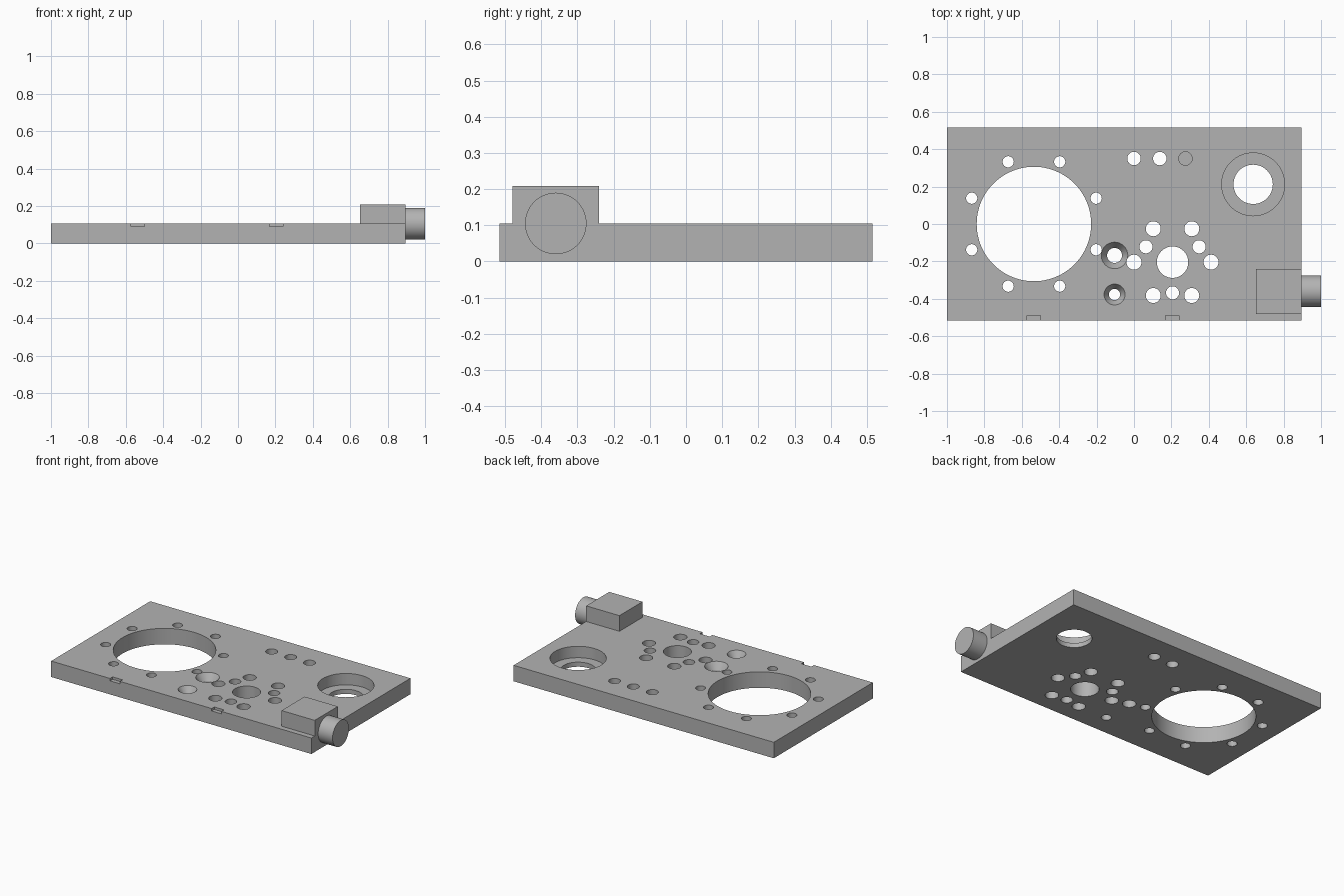
import bpy, bmesh, math
from mathutils import Matrix, Vector

cube = bpy.data.objects.get("Cube")
if cube:
    bpy.data.objects.remove(cube)

# Single machined-metal colour
metal = bpy.data.materials.new("plain grey")
metal.use_nodes = True
grey = (0.45, 0.45, 0.45, 1)
metal.diffuse_color = grey
metal.node_tree.nodes["Principled BSDF"].inputs["Base Color"].default_value = grey

T = 0.105  # plate thickness


def add_object(name, bm):
    bmesh.ops.recalc_face_normals(bm, faces=bm.faces)
    mesh = bpy.data.meshes.new(name)
    bm.to_mesh(mesh)
    bm.free()
    mesh.materials.append(metal)
    obj = bpy.data.objects.new(name, mesh)
    bpy.context.collection.objects.link(obj)
    return obj


def box(name, lo, hi):
    lo, hi = Vector(lo), Vector(hi)
    bm = bmesh.new()
    bmesh.ops.create_cube(bm, size=1, matrix=Matrix.Translation((lo + hi) / 2)
                          @ Matrix.Diagonal((hi - lo).to_4d()))
    return add_object(name, bm)


def turned(name, x, y, profile, sides=32):
    """Closed solid of revolution from (radius, height) pairs."""
    bm = bmesh.new()
    rings = []
    for r, z in profile:
        rings.append([bm.verts.new((x + r * math.cos(math.tau * i / sides),
                                    y + r * math.sin(math.tau * i / sides), z))
                      for i in range(sides)])
    for a, b in zip(rings, rings[1:]):
        for i in range(sides):
            j = (i + 1) % sides
            bm.faces.new((a[i], a[j], b[j], b[i]))
    bm.faces.new(rings[0])
    bm.faces.new(rings[-1])
    return add_object(name, bm)


def smooth(obj):
    bpy.ops.object.select_all(action="DESELECT")
    obj.select_set(True)
    bpy.context.view_layer.objects.active = obj
    bpy.ops.object.shade_smooth_by_angle(angle=math.radians(30))


plate = box("base_plate", (-1, -0.515, 0), (0.895, 0.515, T))
cutters = []


def hole(x, y, r, floor=-0.05, sides=32):
    cutters.append(turned("hole_cutter", x, y, [(r, floor), (r, T + 0.05)], sides))


def ring(x, y, radius, count, start, r):
    for i in range(count):
        a = math.radians(start) + math.tau * i / count
        hole(x + radius * math.cos(a), y + radius * math.sin(a), r)


# Large opening with its bolt circle
hole(-0.535, 0, 0.306, sides=96)
ring(-0.535, 0, 0.36, 8, 22.5, 0.03)

# Central bore with outer and inner hole patterns
hole(0.206, -0.204, 0.084, sides=48)
ring(0.206, -0.204, 0.206, 6, 0, 0.04)
ring(0.206, -0.204, 0.164, 3, 30, 0.035)

# Row of three holes, the last one blind
hole(0, 0.35, 0.036)
hole(0.138, 0.35, 0.036)
hole(0.275, 0.35, 0.036, floor=0.03)

# Counterbored hole
cutters.append(turned("counterbore_cutter", 0.637, 0.212,
               [(0.105, -0.05), (0.105, 0.03), (0.168, 0.03), (0.168, T + 0.05)], 64))

# Countersunk holes
for y, outer, inner, depth in ((-0.168, 0.071, 0.04, 0.045), (-0.377, 0.056, 0.03, 0.04)):
    cutters.append(turned("countersink_cutter", -0.104, y,
                   [(inner, -0.05), (inner, T - depth), (outer, T), (outer, T + 0.05)]))

# Small notches in the front edge
for x in (-0.535, 0.205):
    cutters.append(box("notch_cutter", (x - 0.036, -0.6, 0.089), (x + 0.036, -0.488, T + 0.05)))

# Apply all cuts, then discard the cutters
for c in cutters:
    c.hide_render = True
    mod = plate.modifiers.new("cut", "BOOLEAN")
    mod.operation = "DIFFERENCE"
    mod.solver = "EXACT"
    mod.object = c
bpy.context.view_layer.update()
cut = bpy.data.meshes.new_from_object(plate.evaluated_get(bpy.context.evaluated_depsgraph_get()))
plate.modifiers.clear()
plate.data = cut
for c in cutters:
    bpy.data.objects.remove(c)
plate.data.materials.clear()
plate.data.materials.append(metal)
smooth(plate)

# Raised block on the front left corner
box("corner_block", (0.653, -0.48, T), (0.895, -0.24, 0.208))

# Round knob on the side of the block
bm = bmesh.new()
bmesh.ops.create_cone(bm, cap_ends=True, segments=64, radius1=0.085, radius2=0.085, depth=T,
                      matrix=Matrix.Translation((0.9475, -0.36, T))
                      @ Matrix.Rotation(math.pi / 2, 4, "Y"))
smooth(add_object("side_knob", bm))
